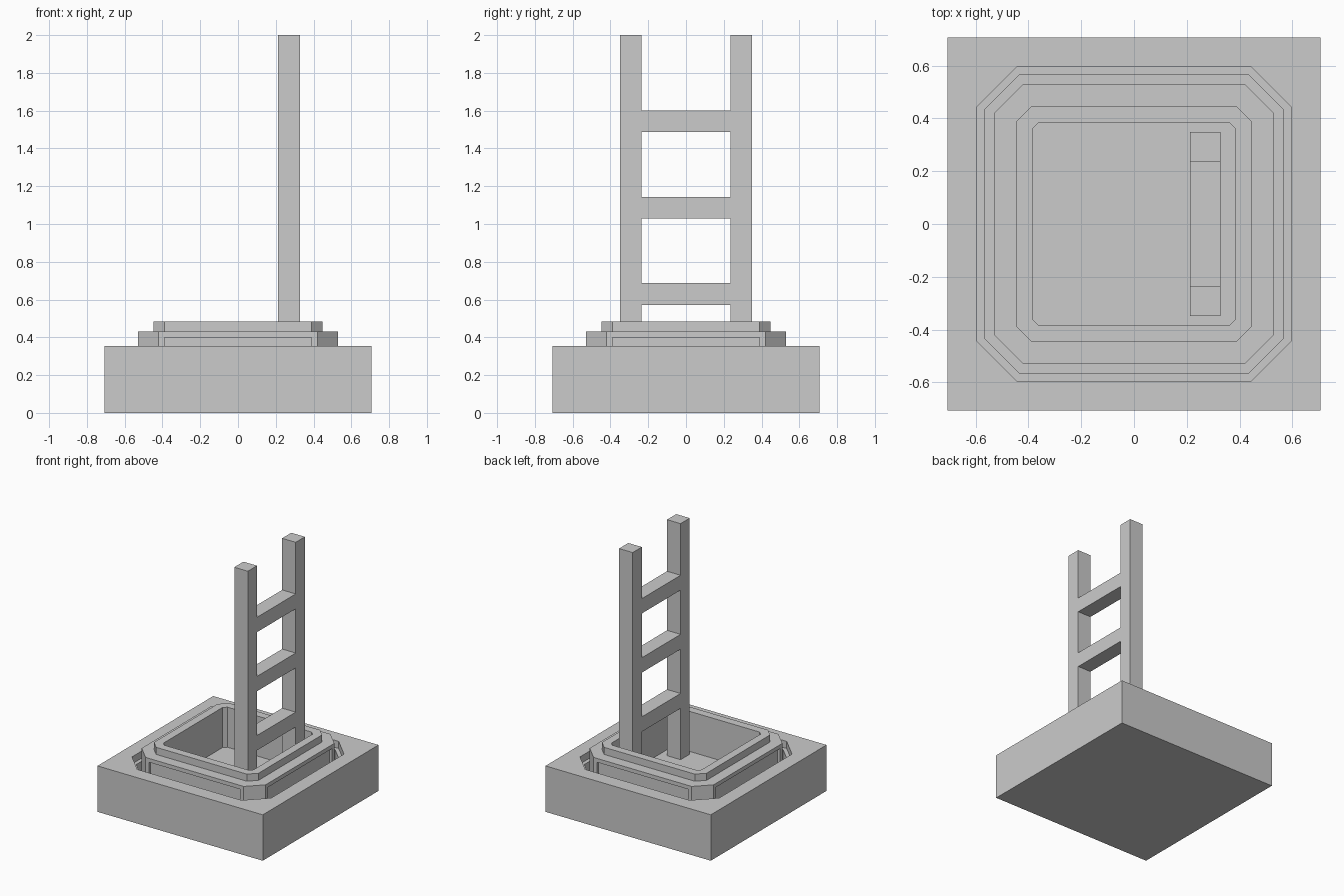
import bpy, bmesh
from math import pi
from mathutils import Matrix

if "Cube" in bpy.data.objects:
    bpy.data.objects.remove(bpy.data.objects["Cube"])


def finish(bm, name):
    bmesh.ops.remove_doubles(bm, verts=bm.verts, dist=1e-5)
    bmesh.ops.recalc_face_normals(bm, faces=bm.faces)
    me = bpy.data.meshes.new(name)
    bm.to_mesh(me)
    bm.free()
    ob = bpy.data.objects.new(name, me)
    bpy.context.collection.objects.link(ob)
    return ob


def add_box(bm, lo, hi, rot=Matrix()):
    size = [b - a for a, b in zip(lo, hi)]
    mid = [(a + b) / 2 for a, b in zip(lo, hi)]
    m = rot @ Matrix.Translation(mid) @ Matrix.Diagonal((*size, 1))
    bmesh.ops.create_cube(bm, size=1, matrix=m)


def ring(bm, r, c, z):
    # square of half width r whose corners are cut back to c
    pts = [(r, -c), (r, c), (c, r), (-c, r), (-r, c), (-r, -c), (-c, -r), (c, -r)]
    return [bm.verts.new((x, y, z)) for x, y in pts]


# base block, groove, stepped octagonal curb and central well
steps = [(.707, .707, 0), (.707, .707, .355),
         (.595, .445, .355), (.595, .445, .30), (.565, .435, .30), (.565, .435, .175),
         (.53, .42, .175), (.53, .42, .43), (.447, .388, .43), (.447, .388, .485),
         (.385, .36, .485), (.385, .36, .175)]
bm = bmesh.new()
loops = [ring(bm, *s) for s in steps]
for a, b in zip(loops, loops[1:]):
    for i in range(8):
        j = (i + 1) % 8
        bm.faces.new((a[i], a[j], b[j], b[i]))
bm.faces.new(loops[0])
bm.faces.new(loops[-1])
bmesh.ops.dissolve_degenerate(bm, dist=1e-5, edges=bm.edges)
base = finish(bm, "base_with_curb")

# shallow panels cut into the four sides of the curb
bm = bmesh.new()
for k in range(4):
    add_box(bm, (-.39, -.545, .21), (.39, -.51, .40), Matrix.Rotation(k * pi / 2, 4, 'Z'))
cutter = finish(bm, "panel_cutter")
cutter.hide_render = True
cutter.hide_set(True)
mod = base.modifiers.new("panels", 'BOOLEAN')
mod.operation = 'DIFFERENCE'
mod.solver = 'EXACT'
mod.object = cutter

# ladder posts
for side, name in ((-1, "ladder_post_front"), (1, "ladder_post_back")):
    bm = bmesh.new()
    y = side * .2925
    add_box(bm, (.212, y - .056, .175), (.328, y + .056, 2))
    finish(bm, name)

# ladder rungs
for i in range(3):
    bm = bmesh.new()
    z = .572 + i * .457
    add_box(bm, (.212, -.2365, z), (.328, .2365, z + .115))
    finish(bm, f"ladder_rung_{i + 1}")
